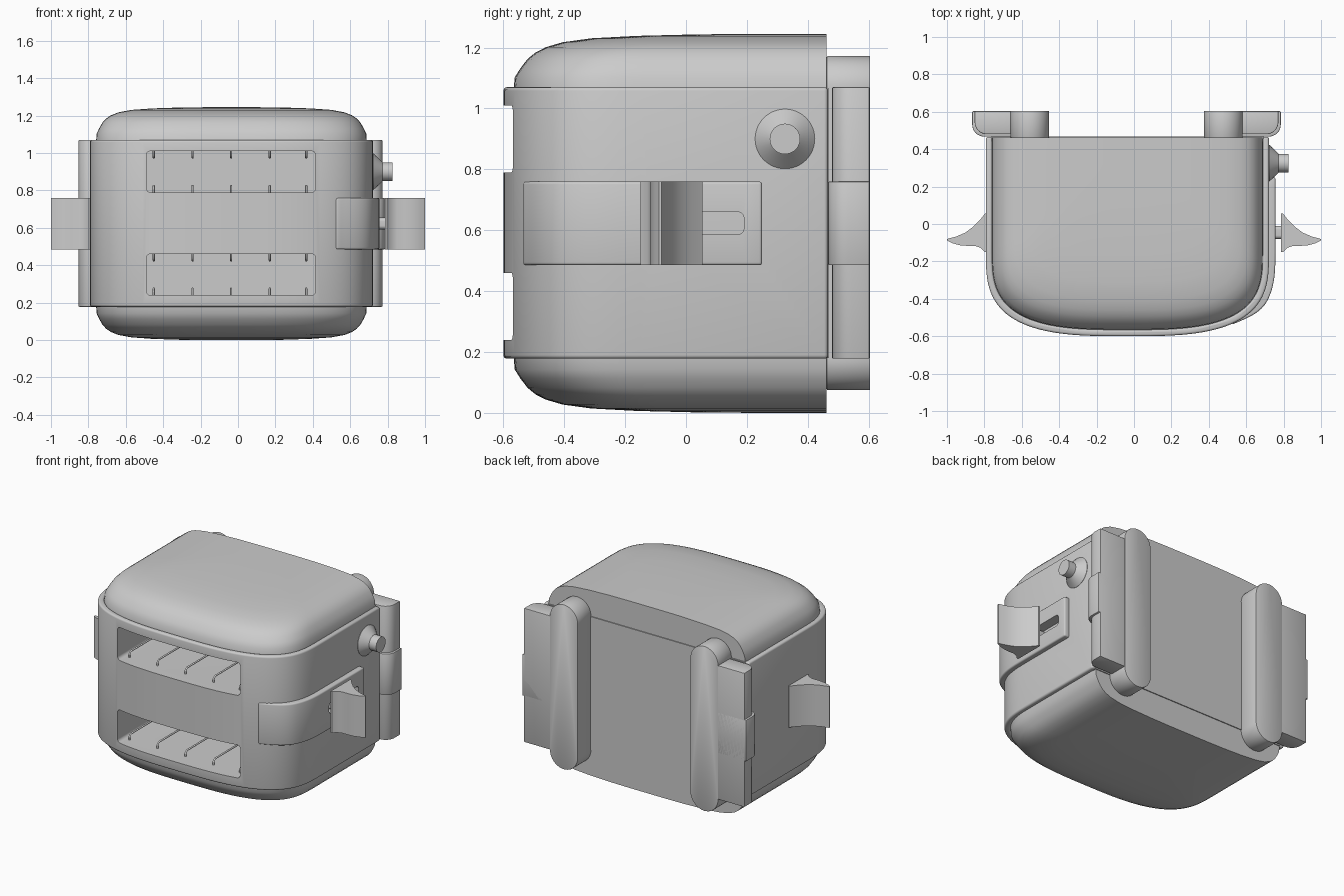
import bpy, bmesh, math
from mathutils import Vector

if "Cube" in bpy.data.objects:
    bpy.data.objects.remove(bpy.data.objects["Cube"])

CX, MID, BACK = -0.035, 0.6225, 0.462


def make(name, verts, faces):
    me = bpy.data.meshes.new(name)
    bm = bmesh.new()
    vs = [bm.verts.new(v) for v in verts]
    for f in faces:
        bm.faces.new([vs[i] for i in f])
    bmesh.ops.recalc_face_normals(bm, faces=bm.faces)
    bm.to_mesh(me)
    bm.free()
    ob = bpy.data.objects.new(name, me)
    bpy.context.collection.objects.link(ob)
    return ob


def loft(name, rings):
    n = len(rings[0])
    verts = [p for r in rings for p in r]
    faces = [list(range(n)), list(range((len(rings) - 1) * n, len(rings) * n))]
    for k in range(len(rings) - 1):
        for i in range(n):
            j = (i + 1) % n
            faces.append([k * n + i, k * n + j, k * n + n + j, k * n + n + i])
    return make(name, verts, faces)


def prism(name, pts, lo, hi, axis='z'):
    put = {'x': lambda a, b, c: (c, a, b), 'y': lambda a, b, c: (a, c, b),
           'z': lambda a, b, c: (a, b, c)}[axis]
    return loft(name, [[put(a, b, c) for a, b in pts] for c in (lo, hi)])


def rounded(x0, x1, y0, y1, r, n=8):
    pts = []
    for k, (x, y) in enumerate([(x1 - r, y1 - r), (x0 + r, y1 - r), (x0 + r, y0 + r), (x1 - r, y0 + r)]):
        for i in range(n + 1):
            a = math.pi / 2 * (k + i / n)
            p = (x + r * math.cos(a), y + r * math.sin(a))
            if not pts or math.dist(p, pts[-1]) > 1e-5:
                pts.append(p)
    if math.dist(pts[0], pts[-1]) < 1e-5:
        pts.pop()
    return pts


def finish(ob, bevel=0, seg=3, cuts=()):
    bpy.ops.object.select_all(action='DESELECT')
    bpy.context.view_layer.objects.active = ob
    ob.select_set(True)
    if bevel:
        m = ob.modifiers.new('bevel', 'BEVEL')
        m.width, m.segments, m.limit_method, m.angle_limit = bevel, seg, 'ANGLE', math.radians(50)
    for c in cuts:
        m = ob.modifiers.new('cut', 'BOOLEAN')
        m.operation, m.solver, m.object = 'DIFFERENCE', 'EXACT', c
    for m in list(ob.modifiers):
        bpy.ops.object.modifier_apply(modifier=m.name)
    bpy.ops.object.shade_smooth_by_angle(angle=math.radians(32))


def u_outline(a, front, back, y0=-0.15, n=3.1, steps=56):
    pts = [(CX + a, back)]
    for i in range(steps + 1):
        t = math.pi * i / steps
        c, s = math.cos(t), max(0, math.sin(t))
        x = math.copysign(abs(c) ** (2 / n), c) * a
        pts.append((CX + x, y0 + (front - y0) * s ** (2 / n)))
    return pts + [(CX - a, back)]


# cutters for the two bread slots and the lever slot
slot_z = [(0.24, 0.46), (0.79, 1.01)]
slots = [prism('slot_cutter', rounded(-0.49, 0.415, a, b, 0.022), -0.8, 0.35, 'y') for a, b in slot_z]
lever_cut = prism('lever_slot_cutter', rounded(-0.12, 0.19, 0.586, 0.66, 0.02), 0.68, 0.9, 'x')

# domed inner body
half = [(0, 0.42), (0.004, 0.48), (0.018, 0.51), (0.035, 0.54), (0.055, 0.562), (0.08, 0.579),
        (0.12, 0.595), (0.19, 0.608), (0.3, 0.616), (0.45, 0.621), (0.6, 0.6225)]
base = u_outline(0.725, -0.568, BACK)
length = BACK + 0.568
rings = []
for d, h in [(d, -h) for d, h in reversed(half)] + half:
    sx, sy = 1 - d / 0.725, 1 - 1.35 * d / length
    rings.append([(CX + (x - CX) * sx, BACK + (y - BACK) * sy, MID + h) for x, y in base])
finish(loft('body', rings), cuts=slots)

# wrap-around shell band
outer = u_outline(0.757, -0.6, 0.466)
inner = u_outline(0.722, -0.565, 0.466)
finish(prism('shell_band', outer + inner[::-1], 0.178, 1.07), 0.012, 3, slots + [lever_cut])
finish(prism('back_panel', rounded(CX - 0.73, CX + 0.73, 0.18, 1.068, 0.01), 0.44, 0.468, 'y'))

# raised lever track on the right side
side = [(CX + 0.757, 0.25 - 0.05 * i) for i in range(9)]
side += [p for p in outer[2:30] if p[0] > 0.5]
out, inn = [], []
for i, p in enumerate(side):
    q0, q1 = Vector(side[max(0, i - 1)]), Vector(side[min(len(side) - 1, i + 1)])
    t = (q1 - q0).normalized()
    nrm = Vector((-t.y, t.x))
    f = min(1, (len(side) - 1 - i) / 9)
    off = 0.004 + 0.03 * f * f * (3 - 2 * f)
    out.append(Vector(p) + nrm * off)
    inn.append(Vector(p) - nrm * 0.015)
finish(prism('lever_track', [tuple(v) for v in out + inn[::-1]], 0.485, 0.76), 0.014, 3, [lever_cut])

# flared levers on both sides
lever = [(0.787, 0.055), (0.797, 0.055), (0.825, 0.02), (0.86, -0.015), (0.9, -0.045), (0.95, -0.067),
         (1.0, -0.08), (1.0, -0.088), (0.97, -0.103), (0.93, -0.114), (0.89, -0.117), (0.85, -0.117),
         (0.82, -0.127), (0.797, -0.15), (0.787, -0.15)]
for s, nm in ((1, 'right_lever'), (-1, 'left_handle')):
    finish(prism(nm, [(s * x, y) for x, y in lever], 0.485, 0.76))
finish(prism('lever_stem', rounded(-0.08, -0.01, 0.592, 0.654, 0.02), 0.69, 0.8, 'x'))

# browning knob
knob = []
for x, r in [(0.70, 0.098), (0.724, 0.098), (0.773, 0.05), (0.825, 0.05)]:
    knob.append([(x, 0.325 + r * math.cos(a), 0.9 + r * math.sin(a))
                 for a in [math.tau * i / 48 for i in range(48)]])
finish(loft('browning_knob', knob))

# guide wires inside the slots
for a, b in slot_z:
    for x in (-0.45, -0.243, -0.037, 0.17, 0.365):
        for wall, s in ((a, 1), (b, -1)):
            cu = bpy.data.curves.new('guide_wire', 'CURVE')
            cu.dimensions, cu.bevel_depth, cu.bevel_resolution = '3D', 0.006, 1
            sp = cu.splines.new('POLY')
            path = [(-0.5, -0.01), (-0.5, 0.022), (-0.485, 0.035), (0.3, 0.035), (0.345, 0.0)]
            sp.points.add(len(path) - 1)
            for pt, (y, h) in zip(sp.points, path):
                pt.co = (x, y, wall + s * h, 1)
            ob = bpy.data.objects.new('guide_wire', cu)
            bpy.context.collection.objects.link(ob)
            bpy.ops.object.select_all(action='DESELECT')
            bpy.context.view_layer.objects.active = ob
            ob.select_set(True)
            bpy.ops.object.convert(target='MESH')

# rear brackets: rounded foot, side plate and raised centre clip
FX = -0.04


def plate(edge, front, s):
    arc = [(edge - 0.065 + 0.065 * math.cos(t), front + 0.065 - 0.065 * math.sin(t))
           for t in [math.pi / 2 * i / 8 for i in range(9)]]
    return [(FX + s * u, y) for u, y in [(0.5, 0.603), (edge, 0.603)] + arc + [(0.5, front)]]


for s, nm in ((-1, 'left'), (1, 'right')):
    x0, x1 = sorted((FX + s * 0.415, FX + s * 0.62))
    finish(prism(nm + '_foot', rounded(x0, x1, 0.075, 1.172, 0.1024, 14), 0.462, 0.605, 'y'), 0.004, 2)
    finish(prism(nm + '_bracket_plate', plate(0.812, 0.48, s), 0.178, 1.07), 0.004, 2)
    finish(prism(nm + '_bracket_clip', plate(0.825, 0.467, s), 0.485, 0.76), 0.004, 2)

for c in slots + [lever_cut]:
    bpy.data.objects.remove(c)
